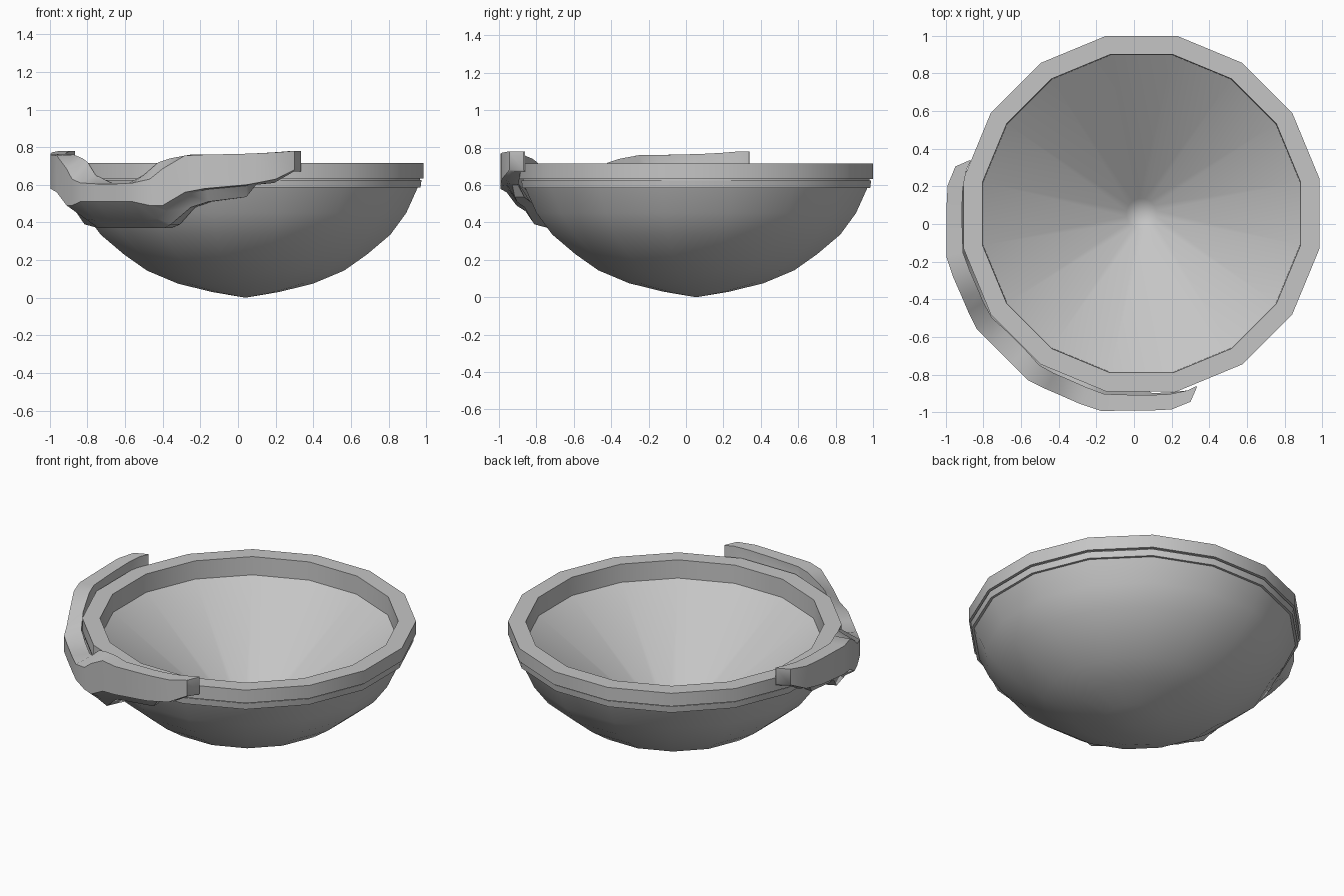
import bpy, bmesh, math

if "Cube" in bpy.data.objects:
    bpy.data.objects.remove(bpy.data.objects["Cube"])

GREY = (0.56, 0.56, 0.56, 1)
grey = bpy.data.materials.new("plain_grey")
grey.use_nodes = True
grey.diffuse_color = GREY
grey.node_tree.nodes["Principled BSDF"].inputs["Base Color"].default_value = GREY

CENTRE = (0.04, 0.055)
SIDES = 16


def point(bm, angle, r, z, centre=CENTRE):
    return bm.verts.new((centre[0] + r * math.cos(angle), centre[1] + r * math.sin(angle), z))


def finish(bm, name):
    bmesh.ops.remove_doubles(bm, verts=bm.verts, dist=0.0005)
    bmesh.ops.recalc_face_normals(bm, faces=bm.faces)
    mesh = bpy.data.meshes.new(name)
    bm.to_mesh(mesh)
    bm.free()
    mesh.materials.append(grey)
    obj = bpy.data.objects.new(name, mesh)
    bpy.context.collection.objects.link(obj)
    bpy.ops.object.select_all(action='DESELECT')
    obj.select_set(True)
    bpy.context.view_layer.objects.active = obj
    bpy.ops.object.shade_smooth_by_angle(angle=math.radians(32))


def bridge(bm, rings):
    for a, b in zip(rings, rings[1:]):
        n = len(a)
        for i in range(n):
            bm.faces.new((a[i], a[(i + 1) % n], b[(i + 1) % n], b[i]))


def lathe(name, profile):
    """Spin (apothem, height) points round the bowl axis; points at r=0 merge."""
    bm = bmesh.new()
    rings = []
    for r, z in profile:
        r /= math.cos(math.pi / SIDES)
        rings.append([point(bm, (i + 0.5) * 2 * math.pi / SIDES, r, z) for i in range(SIDES)])
    bridge(bm, rings)
    finish(bm, name)


# Bowl: outside curve, stepped rim, inner wall and conical inside
lathe("bowl", [
    (0, 0), (0.178, 0.03), (0.36, 0.075), (0.524, 0.144), (0.646, 0.23),
    (0.77, 0.335), (0.854, 0.45), (0.915, 0.585), (0.93, 0.585), (0.935, 0.625),
    (0.927, 0.625), (0.927, 0.632), (0.945, 0.632), (0.945, 0.715),
    (0.845, 0.715), (0.842, 0.6), (0.08, 0.066), (0, 0.01)])

# Clip: half of its stations, mirrored about its middle
# angle from middle, inner r, inner top z, outer r, outer top z,
# ledge z, step z, foot r, foot z
HALF = [
    (4, 0.95, 0.61, 1.056, 0.605, 0.51, 0.41, 0.87, 0.37),
    (10.6, 0.97, 0.65, 1.07, 0.61, 0.51, 0.41, 0.87, 0.37),
    (16, 0.965, 0.72, 1.06, 0.63, 0.49, 0.42, 0.9, 0.37),
    (20, 0.96, 0.74, 1.055, 0.685, 0.49, 0.46, 0.95, 0.39),
    (27, 0.965, 0.76, 1.06, 0.755, 0.56, 0.55, 0.96, 0.48),
    (33, 0.975, 0.76, 1.066, 0.76, 0.58, 0.575, 0.975, 0.51),
    (45, 0.96, 0.765, 1.042, 0.765, 0.60, 0.595, 0.965, 0.535),
    (48, 0.96, 0.767, 1.042, 0.767, 0.61, 0.605, 0.98, 0.60),
    (53.5, 0.965, 0.772, 1.047, 0.772, 0.63, 0.625, 1.0, 0.61),
    (59.4, 0.965, 0.78, 1.027, 0.78, 0.68, 0.675, 1.01, 0.67),
    (62.5, 0.955, 0.78, 0.962, 0.78, 0.68, 0.675, 0.96, 0.67)]


def clip_section(bm, side, station):
    deg, inner, inner_top, outer, outer_top, ledge, step, foot, low = station
    a = math.radians(225 + side * deg)
    foot_in = min(inner, 0.62 + 0.55 * low)
    section = [(inner, inner_top), (outer, outer_top), (outer, ledge),
               ((outer + foot) / 2, step), (foot, low), (foot_in, low), (inner, ledge + 0.03)]
    return [point(bm, a, r, z, (0.045, 0.05)) for r, z in section]


bm = bmesh.new()
rings = [clip_section(bm, -1, s) for s in reversed(HALF)] + [clip_section(bm, 1, s) for s in HALF]
bridge(bm, rings)
bm.faces.new(rings[0])
bm.faces.new(rings[-1])
finish(bm, "rim_clip")
